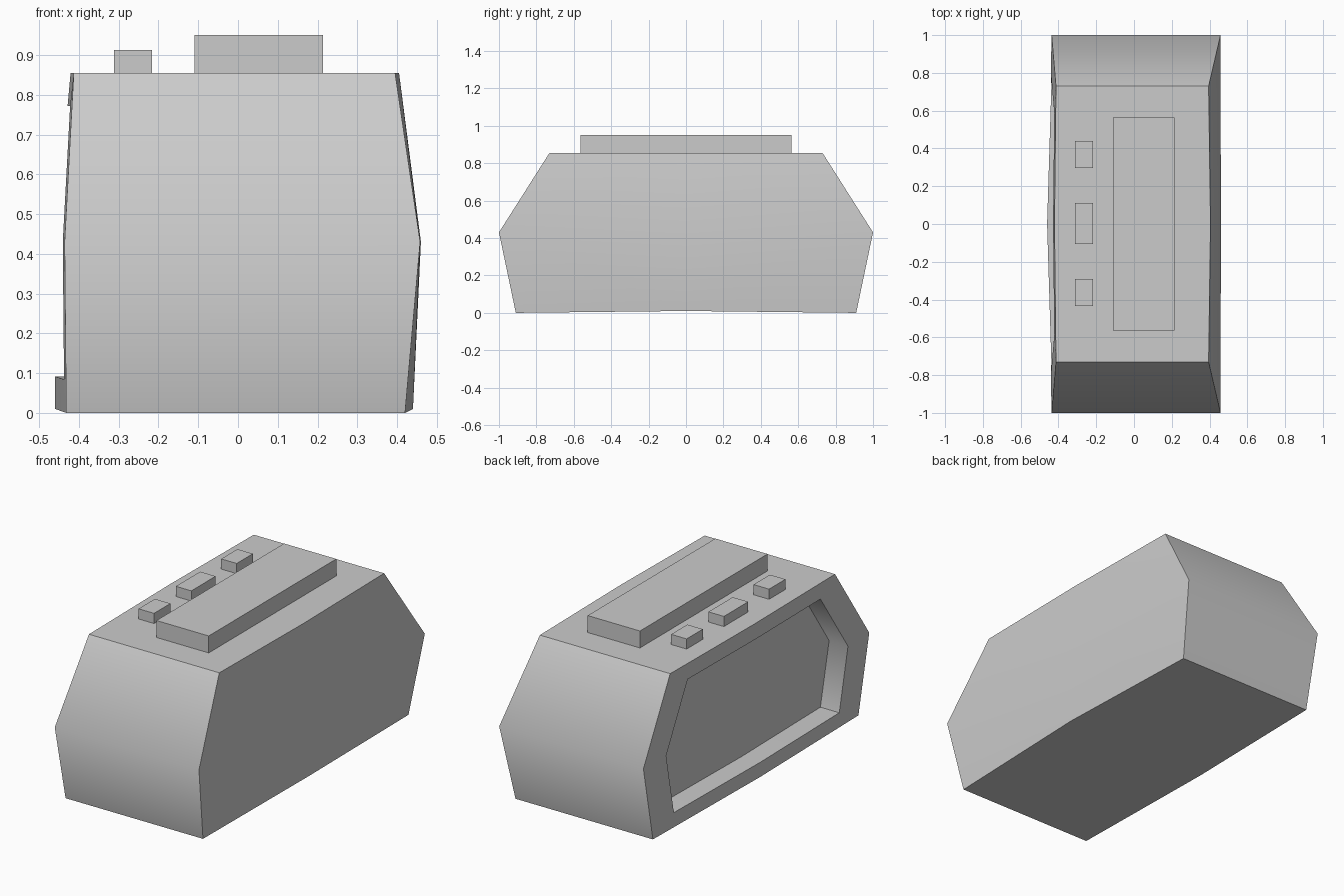
import bpy, bmesh
from math import radians
from mathutils import Vector

if "Cube" in bpy.data.objects:
    bpy.data.objects.remove(bpy.data.objects["Cube"])

# Outline of the body going round: (y, z, x of right side, x of left side)
half = [(0, 0.01, 0.44, -0.46), (0.91, 0, 0.42, -0.432),
        (1.0, 0.43, 0.458, -0.436), (0.73, 0.855, 0.395, -0.413),
        (0, 0.855, 0.405, -0.421)]
outline = half + [(-y, z, r, l) for y, z, r, l in half[3:0:-1]]


def add_ring(bm, points):
    return [bm.verts.new(p) for p in points]


def bridge(bm, a, b):
    n = len(a)
    for i in range(n):
        j = (i + 1) % n
        bm.faces.new((a[i], a[j], b[j], b[i]))


def cap(bm, ring, centre):
    # Four quads that meet at a slightly bulged centre
    c = bm.verts.new(centre)
    for i in range(0, 8, 2):
        bm.faces.new((ring[i], ring[i + 1], ring[(i + 2) % 8], c))


# Body with bulged sides and a recessed face on the left
bm = bmesh.new()
centre = Vector((-0.46, 0, 0.43))
depth = Vector((0.117, 0, 0))
left = [Vector((l, y, z)) for y, z, r, l in outline]
inner = [centre + (p - centre) * 0.805 for p in left]
right_ring = add_ring(bm, [(r, y, z) for y, z, r, l in outline])
left_ring = add_ring(bm, left)
rim_ring = add_ring(bm, inner)
floor_ring = add_ring(bm, [p + depth for p in inner])

# Quads join corner to corner, starting from the bottom middle
cap(bm, right_ring, (0.46, 0, 0.43))
bridge(bm, right_ring, left_ring)
bridge(bm, left_ring, rim_ring)
bridge(bm, rim_ring, floor_ring)
cap(bm, floor_ring, centre + depth)
bmesh.ops.recalc_face_normals(bm, faces=bm.faces)
mesh = bpy.data.meshes.new("clock_body")
bm.to_mesh(mesh)
bm.free()
body = bpy.data.objects.new("clock_body", mesh)
bpy.context.collection.objects.link(body)
bpy.context.view_layer.objects.active = body
body.select_set(True)
bpy.ops.object.shade_smooth_by_angle(angle=radians(50))


# Blocks on the top
def block(name, x0, x1, y0, y1, z1, z0=0.85):
    bpy.ops.mesh.primitive_cube_add(
        size=1, location=((x0 + x1) / 2, (y0 + y1) / 2, (z0 + z1) / 2))
    ob = bpy.context.object
    ob.name = name
    ob.scale = (x1 - x0, y1 - y0, z1 - z0)


block("snooze_bar", -0.11, 0.214, -0.565, 0.565, 0.95)
for name, y0, y1 in (("front_button", -0.435, -0.29),
                     ("middle_button", -0.105, 0.11),
                     ("back_button", 0.297, 0.44)):
    block(name, -0.312, -0.216, y0, y1, 0.912)
